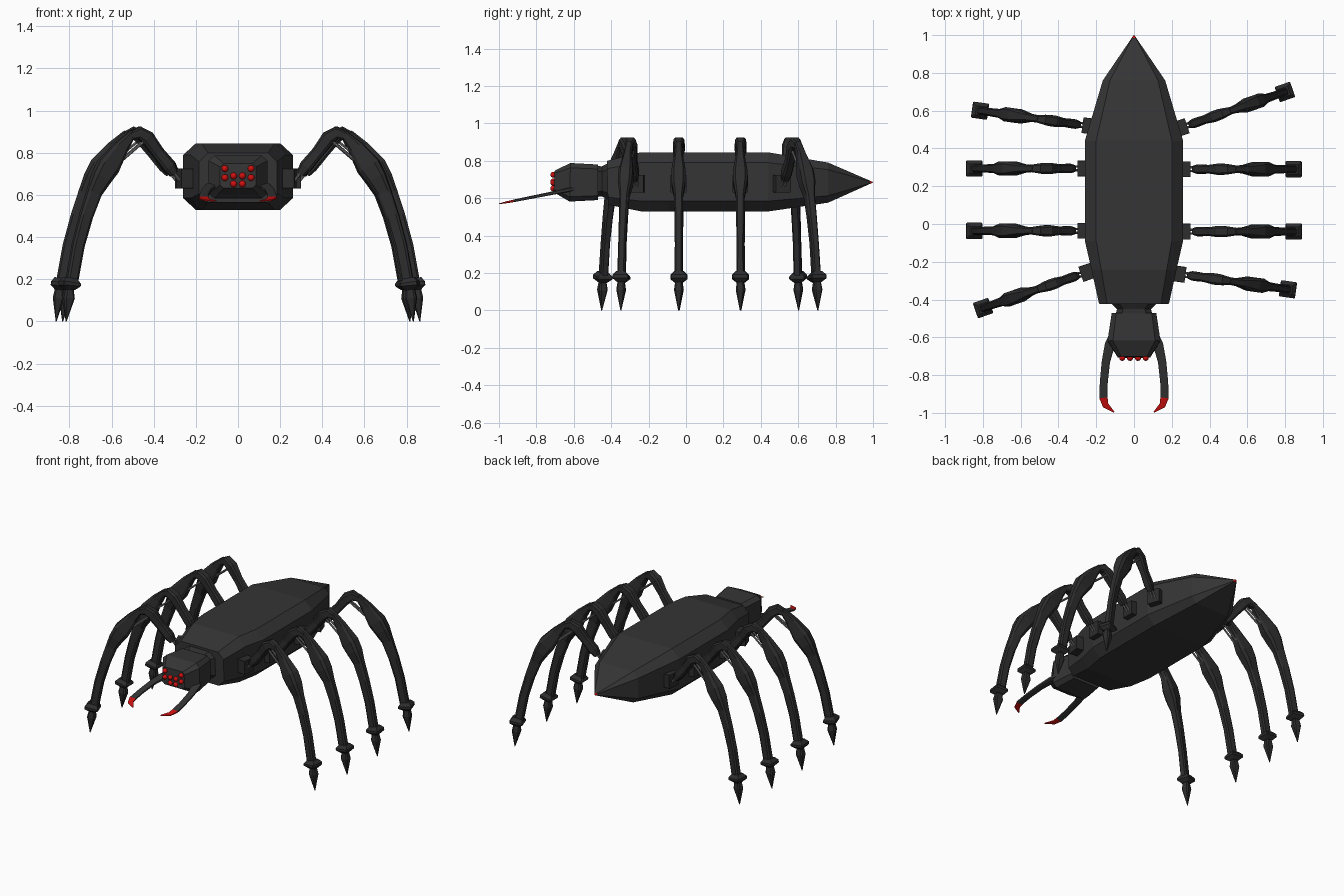
import bpy, bmesh, math
from mathutils import Matrix, Vector

if "Cube" in bpy.data.objects:
    bpy.data.objects.remove(bpy.data.objects["Cube"])


def material(name, rgb):
    m = bpy.data.materials.new(name)
    m.diffuse_color = (*rgb, 1)
    m.use_nodes = True
    m.node_tree.nodes["Principled BSDF"].inputs["Base Color"].default_value = m.diffuse_color
    return m


SHELL = material("charcoal shell", (0.035, 0.035, 0.035))
LIMB = material("dark limb", (0.026, 0.026, 0.026))
RED = material("red", (0.62, 0.005, 0.005))
STEEL = material("steel", (0.25, 0.25, 0.25))


def finish(name, bm, mats, matrix=Matrix(), red_rule=None):
    bm.transform(matrix)
    bmesh.ops.recalc_face_normals(bm, faces=bm.faces)
    if red_rule:
        for f in bm.faces:
            f.material_index = int(red_rule(f.calc_center_median()))
    me = bpy.data.meshes.new(name)
    bm.to_mesh(me)
    bm.free()
    for m in mats:
        me.materials.append(m)
    ob = bpy.data.objects.new(name, me)
    bpy.context.collection.objects.link(ob)
    return ob


def loft(name, path, mats, matrix=Matrix(), cut=(0.35, 0.35), red_rule=None):
    """Chamfered box section swept along (a, b, half thickness, half width) in the XZ plane."""
    bm = bmesh.new()
    ct, cw = 1 - cut[0], 1 - cut[1]
    outline = [(1, cw), (ct, 1), (-ct, 1), (-1, cw), (-1, -cw), (-ct, -1), (ct, -1), (1, -cw)]
    rings = []
    for i, (a, b, t, w) in enumerate(path):
        p, q = path[max(i - 1, 0)], path[min(i + 1, len(path) - 1)]
        d = Vector((q[0] - p[0], q[1] - p[1])).normalized()
        rings.append([bm.verts.new((a - d.y * t * s, w * k, b + d.x * t * s)) for s, k in outline])
    for r0, r1 in zip(rings, rings[1:]):
        for j in range(8):
            k = (j + 1) % 8
            bm.faces.new((r0[j], r0[k], r1[k], r1[j]))
    bm.faces.new(rings[0])
    bm.faces.new(rings[-1])
    return finish(name, bm, mats, matrix, red_rule)


def rods(name, p, q, radius, gap, matrix):
    """Pair of parallel steel pistons."""
    bm = bmesh.new()
    p, q = Vector(p), Vector(q)
    d = q - p
    for s in (-gap, gap):
        m = Matrix.Translation((p + q) / 2 + Vector((0, s, 0))) @ d.to_track_quat('Z', 'Y').to_matrix().to_4x4()
        bmesh.ops.create_cone(bm, cap_ends=True, segments=8, radius1=radius, radius2=radius,
                              depth=d.length, matrix=m)
    finish(name, bm, [STEEL], matrix)


# Body, neck and head run along y
ALONG_Y = Matrix.Rotation(math.pi / 2, 4, 'Z')
loft("body", [(-0.42, 0.682, 0.117, 0.185), (-0.24, 0.687, 0.158, 0.225), (-0.09, 0.687, 0.158, 0.26),
              (0.44, 0.687, 0.158, 0.26), (0.76, 0.683, 0.107, 0.165), (0.985, 0.685, 0.008, 0.012),
              (1.0, 0.685, 0.001, 0.001)],
     [SHELL, RED], ALONG_Y, (0.35, 0.23), lambda c: c.y > 0.985)
loft("neck", [(-0.49, 0.69, 0.085, 0.10), (-0.45, 0.69, 0.08, 0.09), (-0.41, 0.69, 0.10, 0.13)],
     [LIMB], ALONG_Y)
loft("head", [(-0.705, 0.69, 0.058, 0.085), (-0.62, 0.685, 0.103, 0.14), (-0.47, 0.685, 0.095, 0.118)],
     [SHELL], ALONG_Y, (0.25, 0.2))

# Eyes
bm = bmesh.new()
for x, z in [(0.062, 0.725), (0.062, 0.682), (0.021, 0.69), (0.021, 0.652)]:
    for s in (-1, 1):
        bmesh.ops.create_uvsphere(bm, u_segments=12, v_segments=8, radius=0.016,
                                  matrix=Matrix.Translation((s * x, -0.709, z)))
for f in bm.faces:
    f.smooth = True
finish("eyes", bm, [RED])

# Mandibles, lying in a plane sloping down to the front
for side, s in (("left", -1), ("right", 1)):
    slope = Matrix(((s, 0, 0, 0), (0, 0, 1, 0), (0, 1, 0.2, 0.77), (0, 0, 0, 1)))
    loft(side + "_mandible",
         [(0.09, -0.57, 0.03, 0.012), (0.128, -0.64, 0.027, 0.011), (0.149, -0.73, 0.022, 0.009),
          (0.16, -0.84, 0.021, 0.008), (0.162, -0.92, 0.022, 0.007), (0.15, -0.96, 0.017, 0.005),
          (0.105, -0.997, 0.003, 0.002)],
         [SHELL, RED], slope, red_rule=lambda c: c.y < -0.92)

# Leg profiles: distance from the body centre line, height, half thickness, half width
FEMUR = [(0.32, 0.70, 0.02, 0.018), (0.345, 0.735, 0.03, 0.025), (0.40, 0.80, 0.028, 0.022),
         (0.455, 0.872, 0.033, 0.03), (0.495, 0.895, 0.03, 0.027), (0.535, 0.88, 0.02, 0.02)]
TIBIA = [(0.525, 0.895, 0.016, 0.018), (0.585, 0.825, 0.035, 0.022), (0.65, 0.735, 0.053, 0.038),
         (0.685, 0.68, 0.046, 0.038), (0.72, 0.61, 0.035, 0.024), (0.76, 0.50, 0.031, 0.022),
         (0.80, 0.36, 0.029, 0.02), (0.832, 0.19, 0.028, 0.021)]
ANKLE = [(0.838, 0.205, 0.028, 0.024), (0.842, 0.185, 0.043, 0.043), (0.843, 0.17, 0.043, 0.043),
         (0.845, 0.15, 0.022, 0.02)]
FOOT = [(0.845, 0.165, 0.018, 0.016), (0.849, 0.11, 0.027, 0.024), (0.86, 0.0, 0.002, 0.002)]
HIP = [(0.225, 0.678, 0.047, 0.042), (0.295, 0.678, 0.047, 0.042)]


def leg(name, place):
    loft(name + "_hip", HIP, [LIMB], place, (0.03, 0.03))
    rods(name + "_hip_pistons", (0.285, 0, 0.66), (0.345, 0, 0.735), 0.006, 0.01, place)
    loft(name + "_femur", FEMUR, [LIMB], place)
    rods(name + "_knee_pistons", (0.465, 0, 0.86), (0.60, 0, 0.75), 0.006, 0.012, place)
    loft(name + "_tibia", TIBIA, [LIMB], place)
    loft(name + "_ankle", ANKLE, [LIMB], place, (0.1, 0.1))
    loft(name + "_foot", FOOT, [LIMB], place)


# Four legs on the right; the left set is the same set turned half round
TURN = Matrix.Translation((0, 0.254, 0)) @ Matrix.Rotation(math.pi, 4, 'Z')
LEGS = [(0.24, -0.265, -8), (0.265, -0.04, 0), (0.265, 0.29, 0), (0.25, 0.51, 19)]
for i, (x, y, angle) in enumerate(LEGS):
    place = (Matrix.Translation((x, y, 0)) @ Matrix.Rotation(math.radians(angle), 4, 'Z')
             @ Matrix.Translation((-0.262, 0, 0)))
    leg(f"right_leg_{i + 1}", place)
    leg(f"left_leg_{4 - i}", TURN @ place)
